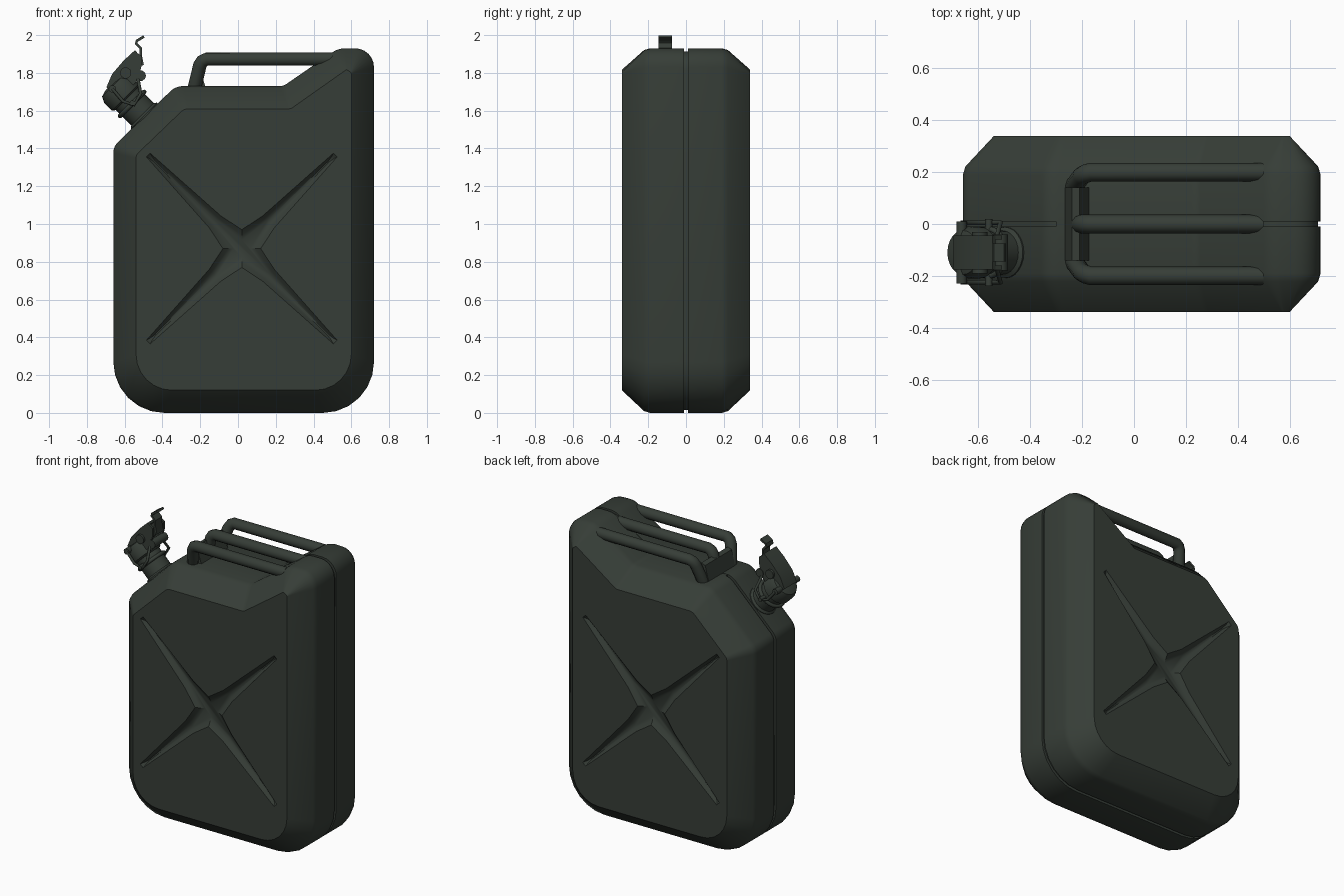
import bpy, bmesh, math
from mathutils import Vector

cube = bpy.data.objects.get("Cube")
if cube:
    bpy.data.objects.remove(cube, do_unlink=True)

green = bpy.data.materials.new("dark_olive_green")
green.use_nodes = True
colour = (0.037, 0.047, 0.038, 1)
green.diffuse_color = colour
bsdf = green.node_tree.nodes["Principled BSDF"]
bsdf.inputs["Base Color"].default_value = colour
bsdf.inputs["Roughness"].default_value = 0.6


def activate(ob):
    bpy.ops.object.select_all(action='DESELECT')
    ob.select_set(True)
    bpy.context.view_layer.objects.active = ob


def smooth(ob, angle=32):
    activate(ob)
    bpy.ops.object.shade_smooth_by_angle(angle=math.radians(angle))


def skin(bm, rings):
    """Join rings of equal point count with quads; return the vertex loops."""
    loops = [[bm.verts.new(p) for p in ring] for ring in rings]
    n = len(loops[0])
    for a, b in zip(loops, loops[1:]):
        for i in range(n):
            j = (i + 1) % n
            bm.faces.new((a[i], a[j], b[j], b[i]))
    return loops


def finish(bm, name):
    bmesh.ops.recalc_face_normals(bm, faces=bm.faces)
    mesh = bpy.data.meshes.new(name)
    bm.to_mesh(mesh)
    bm.free()
    ob = bpy.data.objects.new(name, mesh)
    bpy.context.collection.objects.link(ob)
    mesh.materials.append(green)
    return ob


def loft(name, rings):
    """Closed skin through the rings, capped at both ends."""
    bm = bmesh.new()
    loops = skin(bm, rings)
    bm.faces.new(loops[0])
    bm.faces.new(loops[-1])
    return finish(bm, name)


def rounded(corners, steps=6):
    """Polygon of (x, z, radius) corners with each corner rounded off."""
    pts = []
    n = len(corners)
    for i, (x, z, r) in enumerate(corners):
        p = Vector((x, z))
        a = (Vector(corners[i - 1][:2]) - p).normalized()
        b = (Vector(corners[(i + 1) % n][:2]) - p).normalized()
        half = a.angle(b) / 2
        d = r / math.tan(half)
        centre = p + (a + b).normalized() * r / math.sin(half)
        u, v = p + a * d - centre, p + b * d - centre
        sweep = u.angle(v)
        for k in range(steps + 1):
            t = k / steps
            w = u * math.sin((1 - t) * sweep) + v * math.sin(t * sweep)
            pts.append(centre + w / math.sin(sweep))
    return pts


def at_y(pts, y):
    return [(p[0], y, p[1]) for p in pts]


def prism(name, pts, y0, y1):
    return loft(name, [at_y(pts, y0), at_y(pts, y1)])


def tube(name, path, radius, cyclic=False):
    cu = bpy.data.curves.new(name, 'CURVE')
    cu.dimensions = '3D'
    cu.bevel_depth = radius
    cu.bevel_resolution = 3
    cu.use_fill_caps = True
    sp = cu.splines.new('POLY')
    sp.points.add(len(path) - 1)
    for pt, co in zip(sp.points, path):
        pt.co = (*co, 1)
    sp.use_cyclic_u = cyclic
    cu.materials.append(green)
    ob = bpy.data.objects.new(name, cu)
    bpy.context.collection.objects.link(ob)
    activate(ob)
    bpy.ops.object.convert(target='MESH')
    smooth(bpy.context.object, 40)


def star(reach, tip, waist, hub):
    """Four-armed cross outline around the middle of the panel."""
    pts = []
    centre = Vector((.02, .87))
    for k in range(4):
        a = math.radians(45 + 90 * k)
        along, side = Vector((math.cos(a), math.sin(a))), Vector((-math.sin(a), math.cos(a)))
        for r, w in ((.2, -waist), (reach, -tip), (reach, tip), (.2, waist)):
            pts.append(centre + along * r + side * w)
        b = a + math.pi / 4
        pts.append(centre + Vector((math.cos(b), math.sin(b))) * hub)
    return pts


# Can body: chamfered shell with a recessed seam around the middle
outer = rounded([(-.66, 0, .27), (.72, 0, .27), (.72, 1.93, .1), (.53, 1.93, .12),
                 (.24, 1.73, .06), (-.33, 1.73, .1), (-.66, 1.41, .08)])
inner = rounded([(-.54, .12, .19), (.60, .12, .19), (.60, 1.80, .01), (.575, 1.818, .005),
                 (.28, 1.61, .03), (-.285, 1.61, .06), (-.54, 1.365, .04)])
middle = Vector((.03, .9))
seam = [p + (middle - p).normalized() * .018 for p in outer]
chamfer = [q.lerp(p, .92) for p, q in zip(outer, inner)]
half_rings = [(inner, .34), (chamfer, .222), (outer, .19), (outer, .01), (seam, .01)]
rings = [at_y(p, -y) for p, y in half_rings]
rings += [at_y(p, y) for p, y in reversed(half_rings)]
bm = bmesh.new()
shell = skin(bm, rings)


def loop_edges(loop):
    found = []
    for a, b in zip(loop, loop[1:] + loop[:1]):
        found.append(bm.edges.get((a, b)))
    return found


# Flat front and back panels with a cross-shaped pressing sunk into each
for side, rim in ((-1, shell[0]), (1, shell[-1])):
    cross = skin(bm, [at_y(star(.70, .014, .044, .10), side * .34),
                      at_y(star(.68, .008, .026, .07), side * .322),
                      at_y(star(.65, .003, .010, .045), side * .312)])
    bm.faces.new(cross[-1])
    bmesh.ops.triangle_fill(bm, edges=loop_edges(rim) + loop_edges(cross[0]),
                            use_beauty=True, normal=(0, side, 0))
smooth(finish(bm, "can_body"))

# Filled seam below the handles
prism("seam_filler", [(-.3, 1.6), (.45, 1.6), (.45, 1.872), (.24, 1.728), (-.3, 1.728)],
      -.012, .012)

# Three carrying bars whose outer legs lean inwards
for name, y, foot in (("front_handle", -.2, -.14), ("middle_handle", 0, 0),
                      ("back_handle", .2, .14)):
    tube(name, [(.5, y, 1.873), (-.165, y, 1.873), (-.188, y * .97, 1.863),
                (-.202, y * .93, 1.84), (-.235, foot, 1.70)], .036)
prism("handle_web", [(-.268, 1.72), (-.24, 1.83), (-.21, 1.84), (-.17, 1.72)], -.14, .14)

# Pouring neck, flange and cap turned around a tilted axis
SPOUT_Y = -.11
axis = Vector((-1, 0, 1)).normalized()
across = Vector((-1, 0, -1)).normalized()
base = Vector((-.49, SPOUT_Y, 1.565))


def spout_ring(t, r, n=24):
    return [base + axis * t + across * r * math.cos(2 * math.pi * i / n)
            + Vector((0, r * math.sin(2 * math.pi * i / n), 0)) for i in range(n)]


def turned(name, profile):
    smooth(loft(name, [spout_ring(t, r) for t, r in profile]))


turned("neck", [(-.06, .098), (.012, .098), (.022, .084), (.17, .084)])
turned("cap", [(.14, .088), (.15, .1), (.21, .1), (.24, .085), (.25, .05)])
tube("neck_clamp", spout_ring(.1, .09), .012, True)


# Locking lever: two cheeks, a bent cover plate and a thumb hook
def strip(name, pts, thick, width):
    """Bent plate following a side path, centred on the spout."""
    vs = [Vector(p) for p in pts]
    normals = []
    for i in range(len(vs)):
        d = (vs[min(i + 1, len(vs) - 1)] - vs[max(i - 1, 0)]).normalized()
        normals.append(Vector((-d.y, d.x)) * thick / 2)
    ring = [v + n for v, n in zip(vs, normals)]
    ring += [v - n for v, n in reversed(list(zip(vs, normals)))]
    smooth(prism(name, ring, SPOUT_Y - width / 2, SPOUT_Y + width / 2))


cheek = [(-.69, 1.73), (-.63, 1.69), (-.57, 1.72), (-.53, 1.76), (-.51, 1.84),
         (-.51, 1.89), (-.54, 1.91), (-.66, 1.79)]
for name, y in (("front_cheek", -.065), ("back_cheek", .05)):
    prism(name, cheek, SPOUT_Y + y, SPOUT_Y + y + .015)
strip("lever_plate", [(-.69, 1.72), (-.66, 1.79), (-.60, 1.86), (-.54, 1.915)], .015, .13)
strip("thumb_hook", [(-.505, 1.84), (-.515, 1.89), (-.515, 1.93), (-.54, 1.955),
                     (-.535, 1.97), (-.515, 1.982), (-.498, 1.993)], .014, .07)

# Hinge pins and the wire links joining lever and clamp
for name, x, z, r, reach in (("lever_pin", -.595, 1.80, .03, .08),
                             ("upper_pin", -.515, 1.785, .028, .07),
                             ("cap_pin", -.665, 1.715, .02, .12),
                             ("clamp_pin", -.56, 1.64, .014, .13)):
    tube(name, [(x, SPOUT_Y - reach, z), (x, SPOUT_Y + reach, z)], r)
for name, side in (("front_link", -1), ("back_link", 1)):
    y = SPOUT_Y + side * .115
    tube(name, [(-.665, y, 1.715), (-.61, y, 1.65), (-.55, y, 1.63), (-.515, y, 1.69),
                (-.53, SPOUT_Y + side * .06, 1.77)], .009)
